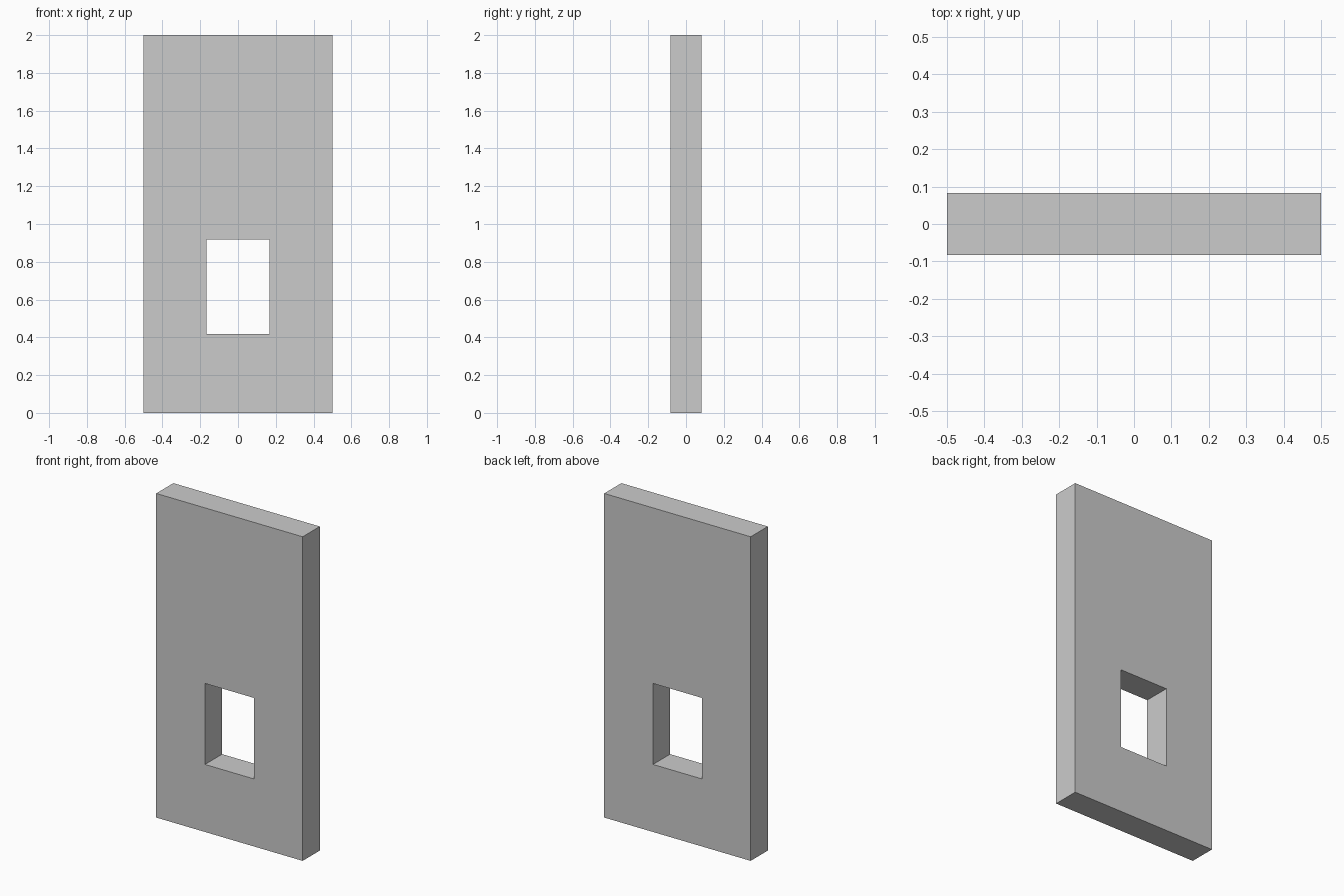
import bpy, bmesh

if "Cube" in bpy.data.objects:
    bpy.data.objects.remove(bpy.data.objects["Cube"])

WIDTH, HEIGHT, DEPTH = 1.0, 2.0, 1 / 6
HOLE_WIDTH, HOLE_BOTTOM, HOLE_TOP = 1 / 3, 5 / 12, 11 / 12


def rectangle(bm, width, bottom, top, y):
    """Four corner vertices, counter-clockwise seen from the front."""
    w = width / 2
    return [bm.verts.new((x, y, z))
            for x, z in ((-w, bottom), (w, bottom), (w, top), (-w, top))]


bm = bmesh.new()

# Front face: a ring of four quads around the window opening
outer = rectangle(bm, WIDTH, 0, HEIGHT, -DEPTH / 2)
inner = rectangle(bm, HOLE_WIDTH, HOLE_BOTTOM, HOLE_TOP, -DEPTH / 2)
for i in range(4):
    j = (i + 1) % 4
    bm.faces.new((outer[i], outer[j], inner[j], inner[i]))

# Thickness: extrude the ring backwards, keeping the front face
ring = bmesh.ops.extrude_face_region(bm, geom=bm.faces[:], use_keep_orig=True)
back = [v for v in ring["geom"] if isinstance(v, bmesh.types.BMVert)]
bmesh.ops.translate(bm, verts=back, vec=(0, DEPTH, 0))
bmesh.ops.recalc_face_normals(bm, faces=bm.faces[:])

mesh = bpy.data.meshes.new("wall_panel")
bm.to_mesh(mesh)
bm.free()
wall = bpy.data.objects.new("wall_panel", mesh)
bpy.context.collection.objects.link(wall)
